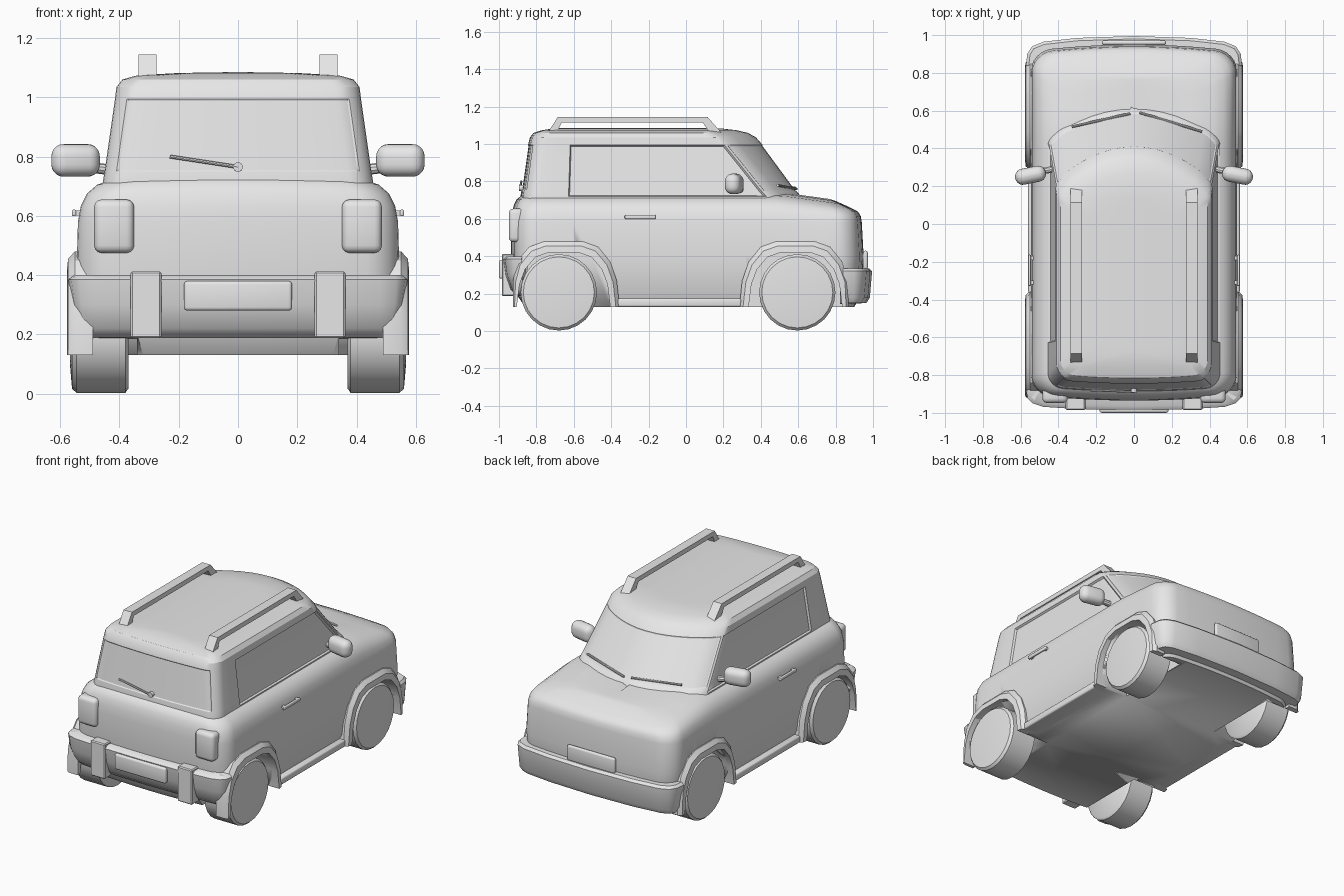
import bpy, bmesh, math
from mathutils import Vector

if "Cube" in bpy.data.objects:
    bpy.data.objects.remove(bpy.data.objects["Cube"], do_unlink=True)

paint = bpy.data.materials.new("plain_grey")
paint.use_nodes = True
GREY = (0.8, 0.8, 0.8, 1)
paint.diffuse_color = GREY
paint.node_tree.nodes["Principled BSDF"].inputs["Base Color"].default_value = GREY


def finish(name, bm, angle=35):
    bmesh.ops.recalc_face_normals(bm, faces=bm.faces)
    mesh = bpy.data.meshes.new(name)
    bm.to_mesh(mesh)
    bm.free()
    obj = bpy.data.objects.new(name, mesh)
    bpy.context.collection.objects.link(obj)
    mesh.materials.append(paint)
    bpy.ops.object.select_all(action="DESELECT")
    obj.select_set(True)
    bpy.context.view_layer.objects.active = obj
    bpy.ops.object.shade_smooth_by_angle(angle=math.radians(angle))
    return obj


def loft(rings):
    """Skin a list of closed rings and cap both ends."""
    bm = bmesh.new()
    rows = [[bm.verts.new(p) for p in ring] for ring in rings]
    n = len(rows[0])
    for a, b in zip(rows, rows[1:]):
        for i in range(n):
            j = (i + 1) % n
            bm.faces.new((a[i], a[j], b[j], b[i]))
    bm.faces.new(rows[0][::-1])
    bm.faces.new(rows[-1])
    bmesh.ops.recalc_face_normals(bm, faces=bm.faces)
    return bm


def plan_ring(z, w, back, front, r, bow_back, bow_front, tilt=0):
    """Rounded rectangle seen from above, with bowed ends and a drooping nose."""
    r = min(r, w * 0.95)
    corners = [(w - r, front - r), (r - w, front - r), (r - w, back + r), (w - r, back + r)]
    outline = []
    for k, (cx, cy) in enumerate(corners):
        arc = [(cx + r * math.cos(a), cy + r * math.sin(a))
               for a in (math.pi / 2 * (k + s / 6) for s in range(7))]
        outline += arc
        nx, ny = corners[(k + 1) % 4]
        a = math.pi / 2 * (k + 1)
        end = (nx + r * math.cos(a), ny + r * math.sin(a))
        steps = 16 if k % 2 else 10
        outline += [(arc[-1][0] + (end[0] - arc[-1][0]) * s / steps,
                     arc[-1][1] + (end[1] - arc[-1][1]) * s / steps) for s in range(1, steps)]
    mid, half = (back + front) / 2, (front - back) / 2
    ring = []
    for x, y in outline:
        t = (y - mid) / half
        y -= (bow_front if t > 0 else -bow_back) * (x / w) ** 2 * t * t
        ring.append((x, y, z - tilt * max(0, (y - 0.5) / 0.4)))
    return ring


def prism(points, x0, x1):
    return loft([[(x, y, z) for y, z in points] for x in (x0, x1)])


def box(name, center, size, bevel=0.0, segments=3):
    bm = bmesh.new()
    bmesh.ops.create_cube(bm, size=1)
    for v in bm.verts:
        v.co = Vector(v.co) * Vector(size) + Vector(center)
    if bevel:
        bmesh.ops.bevel(bm, geom=bm.edges[:], offset=bevel, segments=segments,
                        profile=0.5, affect="EDGES", clamp_overlap=True)
    return finish(name, bm)


def rod(name, start, end, radius, sides=8):
    a, b = Vector(start), Vector(end)
    bm = bmesh.new()
    bmesh.ops.create_cone(bm, cap_ends=True, segments=sides, radius1=radius,
                          radius2=radius, depth=(b - a).length)
    turn = (b - a).to_track_quat("Z", "Y")
    for v in bm.verts:
        v.co = turn @ v.co + (a + b) / 2
    return finish(name, bm)


# Lower body: height, half width, back, front, corner radius, nose droop
levels = [(0.13, 0.50, -0.86, 0.90, 0.10, 0), (0.20, 0.535, -0.91, 0.94, 0.11, 0),
          (0.40, 0.545, -0.935, 0.95, 0.11, 0), (0.58, 0.54, -0.935, 0.94, 0.11, 0),
          (0.635, 0.53, -0.93, 0.935, 0.11, 0.02), (0.675, 0.51, -0.92, 0.92, 0.11, 0.035),
          (0.705, 0.475, -0.905, 0.885, 0.10, 0.05), (0.725, 0.42, -0.88, 0.84, 0.09, 0.055),
          (0.737, 0.30, -0.86, 0.80, 0.08, 0.055), (0.743, 0.02, -0.84, 0.77, 0.05, 0.055)]
body = finish("lower_body", loft([plan_ring(z, w, b, f, r, 0.03, 0.035, t)
                                  for z, w, b, f, r, t in levels]))

# Wheel arch outlines as (offset, height) halves
inner_half = [(0.25, 0.13), (0.235, 0.25), (0.205, 0.33), (0.15, 0.395), (0.08, 0.42)]
outer_half = [(0.30, 0.13), (0.285, 0.27), (0.25, 0.37), (0.185, 0.45), (0.10, 0.48)]


def arch(half, cy):
    return [(cy - d, z) for d, z in half] + [(cy + d, z) for d, z in half[::-1]]


wheels = {"rear": (-0.68, -0.655), "front": (0.595, 0.585)}
for end, (wheel_y, arch_y) in wheels.items():
    for side, s in (("left", 1), ("right", -1)):
        # Opening in the body
        hole = arch(inner_half, arch_y)
        hole = [(hole[0][0], -0.1)] + hole + [(hole[-1][0], -0.1)]
        cutter = finish("arch_cutter", prism(hole, 0.34 * s, 0.8 * s))
        cutter.hide_render = True
        mod = body.modifiers.new("arch", "BOOLEAN")
        mod.operation, mod.solver, mod.object = "DIFFERENCE", "EXACT", cutter
        bpy.context.view_layer.objects.active = body
        bpy.ops.object.modifier_apply(modifier=mod.name)
        bpy.data.objects.remove(cutter, do_unlink=True)

        # Flared trim around the opening
        rings = []
        for (yi, zi), (yo, zo) in zip(arch(inner_half, arch_y), arch(outer_half, arch_y)):
            yo = max(yo, -0.925)
            yo = min(yo, 0.87)
            ym, zm = yi * 0.4 + yo * 0.6, zi * 0.4 + zo * 0.6
            rings.append([(0.49 * s, yo, zo), (0.55 * s, yo, zo), (0.573 * s, ym, zm),
                          (0.577 * s, yi, zi), (0.49 * s, yi, zi)])
        finish(f"{end}_{side}_arch_trim", loft(rings), 30)

        # Wheel turned from a short profile
        profile = [(0.37, 0.19), (0.38, 0.204), (0.545, 0.204), (0.56, 0.19), (0.566, 0.12)]
        finish(f"{end}_{side}_wheel", loft(
            [[(x * s, wheel_y + r * math.cos(a), 0.207 + r * math.sin(a))
              for a in (math.tau * i / 24 for i in range(24))] for x, r in profile]), 40)

# Cabin: height, half width, back, front, corner radius, windscreen bow
levels = [(0.64, 0.46, -0.89, 0.67, 0.08, 0.15), (0.72, 0.455, -0.885, 0.615, 0.08, 0.15),
          (0.75, 0.45, -0.88, 0.59, 0.08, 0.155), (0.995, 0.415, -0.845, 0.41, 0.08, 0.18),
          (1.035, 0.41, -0.835, 0.375, 0.08, 0.18), (1.06, 0.39, -0.815, 0.33, 0.08, 0.17),
          (1.074, 0.34, -0.77, 0.27, 0.08, 0.15), (1.082, 0.2, -0.72, 0.2, 0.08, 0.1),
          (1.085, 0.02, -0.68, 0.15, 0.05, 0.02)]
bm = loft([plan_ring(z, w, b, f, r, 0.02, bow) for z, w, b, f, r, bow in levels])
glass = {"front": [], "back": [], "left": [], "right": []}
for f in bm.faces:
    c, n = f.calc_center_median(), f.normal
    if not 0.72 < c.z < 0.995:
        continue
    if n.x > 0.85 and -0.62 < c.y:
        glass["left"].append(f)
    elif n.x < -0.85 and -0.62 < c.y:
        glass["right"].append(f)
    elif c.z > 0.75 and n.y > 0.45:
        glass["front"].append(f)
    elif c.z > 0.75 and n.y < -0.8:
        glass["back"].append(f)
for name, faces in glass.items():
    depth = -0.012 if name in ("left", "right") else -0.004
    bmesh.ops.inset_region(bm, faces=faces, thickness=0.006, depth=depth, use_even_offset=True)
finish("cabin", bm, 30)


# Bumpers swept around the corners
def bumper(name, half_path, section):
    path = half_path + [(-x, y) for x, y in half_path[-2::-1]]
    rings = []
    for i, (x, y) in enumerate(path):
        a, b = Vector(path[max(i - 1, 0)]), Vector(path[min(i + 1, len(path) - 1)])
        t = (b - a).normalized()
        n = Vector((-t.y, t.x))
        if n.dot(Vector((-x, -y))) < 0:
            n = -n
        rings.append([(x + n.x * d, y + n.y * d, z) for d, z in section])
    finish(name, loft(rings), 40)


bumper("rear_bumper", [(0.572, -0.88), (0.562, -0.925), (0.535, -0.95), (0.48, -0.968),
                       (0.3, -0.98), (0, -0.985)],
       [(0.12, 0.185), (0.075, 0.19), (0.04, 0.22), (0.012, 0.30), (0, 0.385),
        (0.02, 0.40), (0.12, 0.40)])
bumper("front_bumper", [(0.572, 0.84), (0.565, 0.90), (0.54, 0.94), (0.48, 0.965),
                        (0.3, 0.985), (0, 0.995)],
       [(0.14, 0.145), (0.03, 0.15), (0.012, 0.18), (0, 0.32), (0.015, 0.335), (0.14, 0.335)])

# Plates and rear details
box("rear_plate", (0, -0.985, 0.33), (0.365, 0.03, 0.10), 0.012)
box("front_plate", (0, 0.96, 0.38), (0.34, 0.025, 0.10), 0.012)
rod("rear_wiper_pivot", (0, -0.85, 0.765), (0, -0.893, 0.765), 0.016, 16)
rod("rear_wiper_arm", (0, -0.888, 0.765), (-0.23, -0.88, 0.80), 0.006)
rod("windscreen_wiper_a", (-0.33, 0.515, 0.775), (-0.02, 0.585, 0.765), 0.007)
rod("windscreen_wiper_b", (0.03, 0.59, 0.76), (0.36, 0.49, 0.78), 0.007)

# Parts repeated on both sides
for side, s in (("left", 1), ("right", -1)):
    box(f"{side}_sill", (0.505 * s, -0.035, 0.152), (0.11, 0.66, 0.045), 0.01)
    box(f"{side}_tail_light", (0.418 * s, -0.905, 0.565), (0.135, 0.085, 0.18), 0.025)
    box(f"{side}_bumper_guard", (0.31 * s, -0.95, 0.30), (0.104, 0.07, 0.225), 0.006, 1)
    box(f"{side}_door_handle", (0.553 * s, -0.245, 0.61), (0.014, 0.165, 0.022), 0.005)
    for y in (-0.31, -0.18):
        box(f"{side}_handle_mount", (0.54 * s, y, 0.61), (0.03, 0.02, 0.016))
    mirror = box(f"{side}_mirror", (0, 0, 0), (0.165, 0.085, 0.11), 0.041, 5)
    mirror.location = (0.548 * s, 0.258, 0.787)
    mirror.rotation_euler = (0, 0, -0.2 * s)
    rod(f"{side}_mirror_arm", (0.43 * s, 0.29, 0.755), (0.51 * s, 0.275, 0.765), 0.018, 10)
    rail = [(-0.74, 1.06), (-0.685, 1.145), (0.115, 1.145), (0.19, 1.06),
            (0.125, 1.06), (0.09, 1.115), (-0.665, 1.115), (-0.69, 1.06)]
    finish(f"{side}_roof_rail", prism(rail, 0.275 * s, 0.335 * s))
